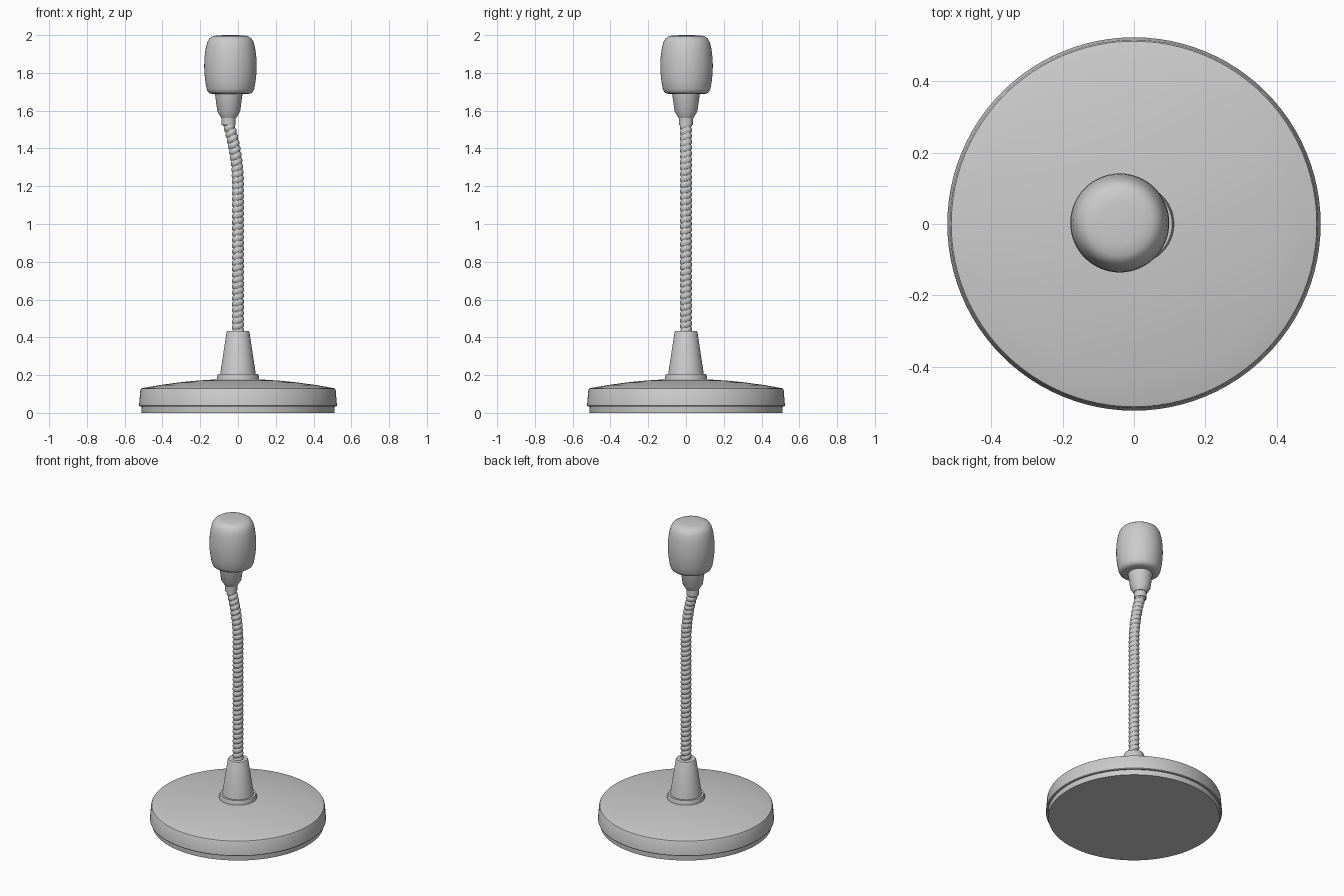
import bpy, bmesh, math
from mathutils import Vector

if "Cube" in bpy.data.objects:
    bpy.data.objects.remove(bpy.data.objects["Cube"])


def finish(name, bm, angle=35):
    bmesh.ops.remove_doubles(bm, verts=bm.verts, dist=1e-5)
    bmesh.ops.recalc_face_normals(bm, faces=bm.faces)
    mesh = bpy.data.meshes.new(name)
    bm.to_mesh(mesh)
    bm.free()
    ob = bpy.data.objects.new(name, mesh)
    bpy.context.collection.objects.link(ob)
    bpy.ops.object.select_all(action='DESELECT')
    ob.select_set(True)
    bpy.context.view_layer.objects.active = ob
    bpy.ops.object.shade_smooth_by_angle(angle=math.radians(angle))
    return ob


def lathe(name, profile, center=(0, 0), steps=64):
    """Spin an (r, z) profile about a vertical axis."""
    bm = bmesh.new()
    cx, cy = center
    vs = [bm.verts.new((cx + r, cy, z)) for r, z in profile]
    es = [bm.edges.new(p) for p in zip(vs, vs[1:])]
    bmesh.ops.spin(bm, geom=vs + es, cent=(cx, cy, 0), axis=(0, 0, 1),
                   angle=2 * math.pi, steps=steps, use_merge=False)
    return finish(name, bm)


# base: inset foot, heavy rim and shallow domed top
lathe("base_foot", [(0, 0), (0.51, 0), (0.512, 0.04), (0, 0.04)], steps=96)
dome = [(r, 0.18 - 0.05 * (r / 0.512) ** 2) for r in (0.505, 0.42, 0.32, 0.22, 0.11, 0)]
lathe("base_body", [(0, 0.034), (0.521, 0.034), (0.524, 0.038), (0.517, 0.122),
                    (0.513, 0.129)] + dome, steps=96)

# stem socket: collar and tapered sleeve
lathe("stem_collar", [(0, 0.17), (0.112, 0.17), (0.112, 0.19), (0.107, 0.205), (0, 0.205)])
lathe("stem_sleeve", [(0, 0.2), (0.095, 0.2), (0.061, 0.425), (0.057, 0.433), (0, 0.433)])


# gooseneck: tube with spiral ridges, bending near the top
def path(z):
    return Vector((-0.46 * max(0, z - 1.2) ** 2, 0, z))


Z0, Z1, PITCH, SIDES, PER_TURN = 0.42, 1.535, 0.031, 24, 10
rows = int((Z1 - Z0) / PITCH * PER_TURN)
bm = bmesh.new()
rings = []
for i in range(rows + 1):
    z = Z0 + (Z1 - Z0) * i / rows
    t = (path(z + 0.001) - path(z - 0.001)).normalized()
    side = Vector((0, 1, 0)).cross(t)
    ring = []
    for j in range(SIDES):
        a = 2 * math.pi * j / SIDES
        phase = (z - Z0) / PITCH - j / SIDES
        r = 0.024 + 0.008 * math.sqrt(abs(math.sin(math.pi * phase)))
        ring.append(bm.verts.new(path(z) + side * r * math.cos(a) + Vector((0, r * math.sin(a), 0))))
    rings.append(ring)
for a, b in zip(rings, rings[1:]):
    for j in range(SIDES):
        k = (j + 1) % SIDES
        bm.faces.new((a[j], a[k], b[k], b[j]))
bm.faces.new(rings[0])
bm.faces.new(rings[-1])
finish("gooseneck", bm, 60)

# microphone holder: ferrule and flared cup
lathe("holder_ferrule", [(0, 1.523), (0.037, 1.523), (0.037, 1.57), (0, 1.57)], (-0.05, 0), 48)
lathe("holder_cup", [(0, 1.562), (0.04, 1.562), (0.06, 1.595), (0.074, 1.695), (0, 1.695)],
      (-0.049, 0), 48)

# rounded foam head
lathe("microphone_head", [(0, 1.688), (0.09, 1.688), (0.108, 1.691), (0.119, 1.699), (0.126, 1.715),
                          (0.133, 1.755), (0.138, 1.8), (0.139, 1.84), (0.137, 1.885),
                          (0.131, 1.93), (0.123, 1.962), (0.111, 1.983), (0.092, 1.995),
                          (0.06, 1.999), (0, 2.0)], (-0.04, 0.003), 64)
